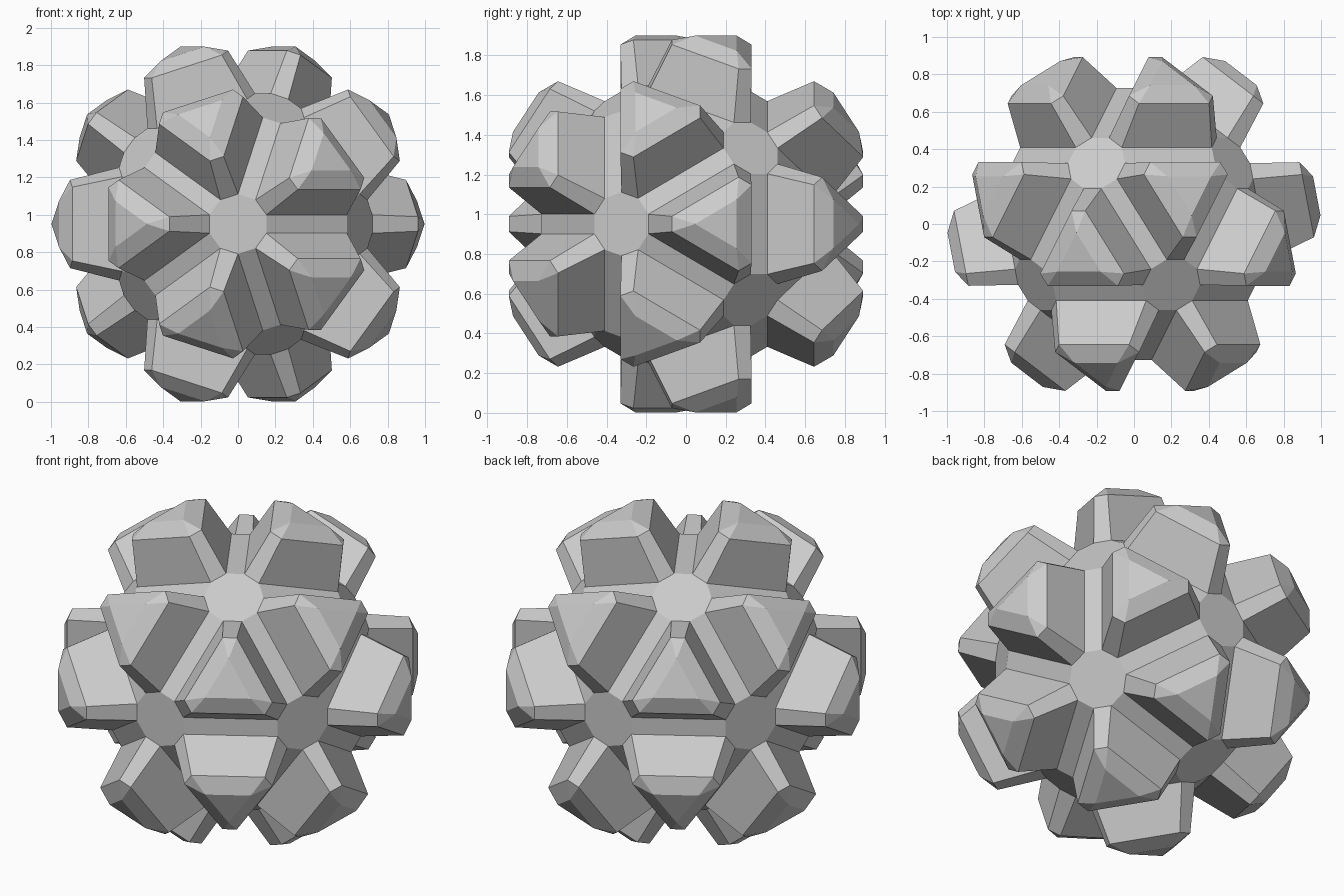
import bpy, bmesh
from math import pi
from mathutils import Matrix

if "Cube" in bpy.data.objects:
    bpy.data.objects.remove(bpy.data.objects["Cube"])

R = 0.727              # distance of the ten-sided flats from the centre
APOTHEM, HALF = 0.152, 0.0494   # ten-sided flat: apothem and half side
CENTRE_Z = 0.951


def new_object(name, bm):
    me = bpy.data.meshes.new(name)
    bm.to_mesh(me)
    bm.free()
    ob = bpy.data.objects.new(name, me)
    bpy.context.collection.objects.link(ob)
    ob.location.z = CENTRE_Z
    return ob


# Icosahedron guide with one corner pointing to the front
guide = bmesh.new()
bmesh.ops.create_icosphere(guide, subdivisions=1, radius=R,
                           matrix=Matrix.Rotation(pi / 2, 4, 'X'))

# Core: ten-sided flats at the corners, rectangular groove floors along edges
bm = bmesh.new()
for v in guide.verts:
    axis = v.co.normalized()
    for e in v.link_edges:
        w = e.other_vert(v).co
        d = (w - axis * w.dot(axis)).normalized()
        side = axis.cross(d)
        for s in (-HALF, HALF):
            bm.verts.new(v.co + d * APOTHEM + side * s)
guide.free()
bmesh.ops.convex_hull(bm, input=bm.verts[:])
bmesh.ops.dissolve_limit(bm, angle_limit=0.03, verts=bm.verts[:], edges=bm.edges[:])

# Lobes: each six-sided face grows into a tapered block with a triangular cap
for f in [f for f in bm.faces if len(f.verts) == 6]:
    base = [l.vert for l in f.loops]
    n = f.calc_center_median().normalized()
    # start so that base[0]-base[1] is a short (corner) edge
    if (base[0].co - base[1].co).length > (base[1].co - base[2].co).length:
        base = base[1:] + base[:1]
    bm.faces.remove(f)
    ring = []
    for v in base:
        flat = v.co - n * v.co.dot(n)
        ring.append(bm.verts.new(n * 0.932 + flat * 0.78))
    cap = []
    for i in (0, 2, 4):
        m = (base[i].co + base[i + 1].co) / 2
        m = (m - n * m.dot(n)).normalized()
        cap.append(bm.verts.new(n * 0.988 + m * 0.142))
    for i in range(6):
        j = (i + 1) % 6
        bm.faces.new((base[i], base[j], ring[j], ring[i]))
    for k in range(3):
        i, nxt = 2 * k, (k + 1) % 3
        bm.faces.new((ring[i], ring[i + 1], cap[k]))
        bm.faces.new((ring[i + 1], ring[(i + 2) % 6], cap[nxt], cap[k]))
    bm.faces.new(cap)

bmesh.ops.recalc_face_normals(bm, faces=bm.faces[:])
new_object("lobed_ball", bm)
